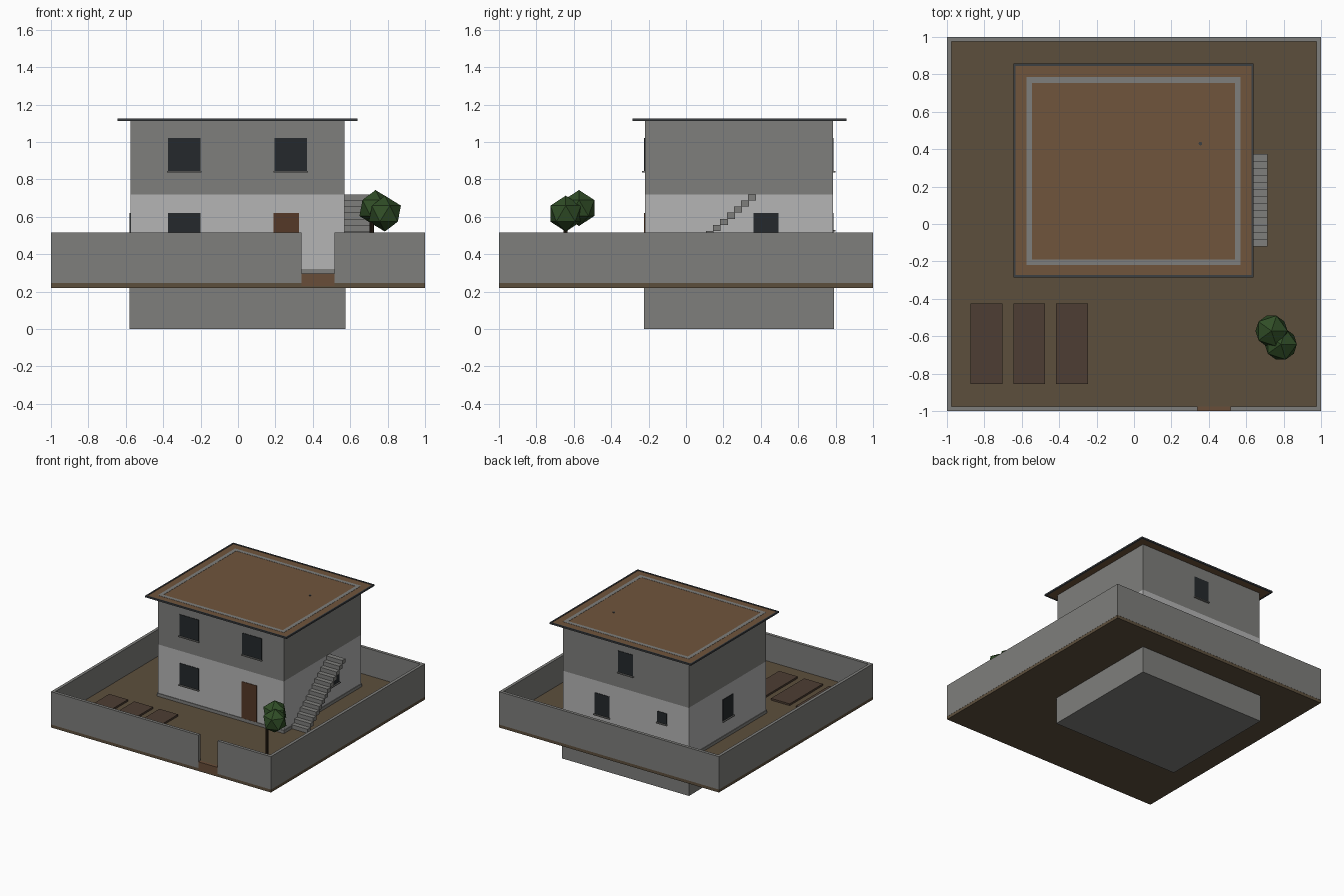
import bpy, bmesh
from mathutils import Vector, Matrix

if "Cube" in bpy.data.objects:
    bpy.data.objects.remove(bpy.data.objects["Cube"])


def material(name, rgb):
    m = bpy.data.materials.new(name)
    m.diffuse_color = (*rgb, 1)
    m.use_nodes = True
    m.node_tree.nodes["Principled BSDF"].inputs["Base Color"].default_value = m.diffuse_color
    return m


SOIL = material("soil", (0.108, 0.078, 0.046))
BED = material("bed_soil", (0.075, 0.048, 0.033))
PATH = material("path", (0.14, 0.075, 0.04))
ROOF = material("roof_brown", (0.16, 0.09, 0.045))
PLASTER = material("plaster", (0.46, 0.46, 0.46))
CONCRETE = material("concrete", (0.21, 0.21, 0.2))
GLASS = material("glass", (0.018, 0.022, 0.025))
WOOD = material("wood", (0.09, 0.04, 0.02))
GUTTER = material("gutter", (0.045, 0.05, 0.055))
BARK = material("bark", (0.03, 0.018, 0.01))
LEAF = material("leaf", (0.03, 0.075, 0.02))


def boxes(name, spans, mat=None):
    """One object made of axis-aligned boxes (x0, x1, y0, y1, z0, z1)."""
    bm = bmesh.new()
    for x0, x1, y0, y1, z0, z1 in spans:
        mtx = (Matrix.Translation(((x0 + x1) / 2, (y0 + y1) / 2, (z0 + z1) / 2))
               @ Matrix.Diagonal((x1 - x0, y1 - y0, z1 - z0, 1)))
        bmesh.ops.create_cube(bm, size=1, matrix=mtx)
    return finish(name, bm, mat)


def finish(name, bm, mat):
    me = bpy.data.meshes.new(name)
    bm.to_mesh(me)
    bm.free()
    if mat:
        me.materials.append(mat)
    ob = bpy.data.objects.new(name, me)
    bpy.context.collection.objects.link(ob)
    return ob


def ring(x0, x1, y0, y1, z0, z1, t):
    """Four boxes forming a rectangular frame of thickness t."""
    return [(x0, x1, y0, y0 + t, z0, z1), (x0, x1, y1 - t, y1, z0, z1),
            (x0, x0 + t, y0 + t, y1 - t, z0, z1), (x1 - t, x1, y0 + t, y1 - t, z0, z1)]


def cylinder(name, x, y, r, z0, z1, mat, sides=8):
    bm = bmesh.new()
    bmesh.ops.create_cone(bm, cap_ends=True, segments=sides, radius1=r, radius2=r,
                          depth=z1 - z0, matrix=Matrix.Translation((x, y, (z0 + z1) / 2)))
    return finish(name, bm, mat)


X0, X1, Y0, Y1 = -0.575, 0.57, -0.22, 0.785   # house walls
G = 0.295                                      # ground level

# Plot, foundation and perimeter wall with a gate gap
boxes("ground", [(-0.999, 0.999, -0.999, 0.999, 0.22, G)], SOIL)
boxes("foundation", [(X0 - 0.005, X1 + 0.005, Y0 - 0.005, Y1 + 0.005, 0, 0.32)], CONCRETE)
fence = ring(-1, 1, -1, 1, 0.245, 0.515, 0.025)[1:]
fence += [(-1, 0.34, -1, -0.975, 0.245, 0.515), (0.515, 1, -1, -0.975, 0.245, 0.515)]
boxes("perimeter_wall", fence, CONCRETE)
boxes("gate_threshold", [(0.34, 0.515, -1, -0.975, 0.23, G + 0.002)], PATH)

# House storeys; the upper walls show through the roof as a rim
boxes("lower_walls", ring(X0, X1, Y0, Y1, 0.32, 0.72, 0.03), PLASTER)
boxes("upper_walls", ring(X0, X1, Y0, Y1, 0.72, 1.123, 0.03), CONCRETE)
boxes("roof", [(-0.638, 0.633, -0.278, 0.85, 1.114, 1.1215)], ROOF)
gutter = boxes("gutter", ring(-0.645, 0.64, -0.285, 0.857, 1.112, 1.125, 0.012), GUTTER)
cylinder("roof_drain", 0.355, 0.43, 0.01, 1.11, 1.124, GUTTER)

# Windows: wall side, start, end, bottom, top
LOW, HIGH = (0.445, 0.62), (0.845, 1.02)
windows = [("front", -0.375, -0.2, *LOW), ("front", -0.375, -0.2, *HIGH),
           ("front", 0.195, 0.37, *HIGH), ("back", -0.07, 0.065, *HIGH),
           ("back", 0.145, 0.28, *LOW), ("back", -0.375, -0.29, 0.53, 0.62),
           ("right", 0.36, 0.495, *LOW), ("left", 0.21, 0.345, *LOW)]


def on_wall(side, a, b, z0, z1, out):
    """Box sitting on a wall and projecting by out."""
    return {"front": (a, b, Y0 - out, Y0 + 0.02, z0, z1),
            "back": (a, b, Y1 - 0.02, Y1 + out, z0, z1),
            "left": (X0 - out, X0 + 0.02, a, b, z0, z1),
            "right": (X1 - 0.02, X1 + out, a, b, z0, z1)}[side]


boxes("window_panes", [on_wall(s, a, b, z0, z1, 0.004) for s, a, b, z0, z1 in windows], GLASS)
boxes("window_sills", [on_wall(s, a - 0.005, b + 0.005, z0 - 0.008, z0, 0.014)
                       for s, a, b, z0, z1 in windows], CONCRETE)
boxes("front_door", [on_wall("front", 0.19, 0.325, 0.32, 0.62, 0.004)], WOOD)

# Outside stair: overlapping floating treads climbing toward the back
N = 13
RUN, RISE = 0.49 / N, (0.72 - G) / N
boxes("stair_treads", [(X1, 0.715, -0.12 + i * RUN, -0.12 + (i + 1) * RUN + 0.004,
                        G + i * RISE, G + (i + 1) * RISE) for i in range(N)], CONCRETE)

# Garden beds
boxes("garden_beds", [(x, x + 0.17, -0.855, -0.425, G, G + 0.015)
                      for x in (-0.873, -0.645, -0.417)], BED)

# Tree
cylinder("tree_trunk", 0.715, -0.645, 0.011, G, 0.62, BARK)
bm = bmesh.new()
for c in ((0.735, -0.572, 0.647), (0.785, -0.643, 0.617)):
    bmesh.ops.create_icosphere(bm, subdivisions=1, radius=0.096, matrix=Matrix.Translation(c))
finish("tree_crown", bm, LEAF)
